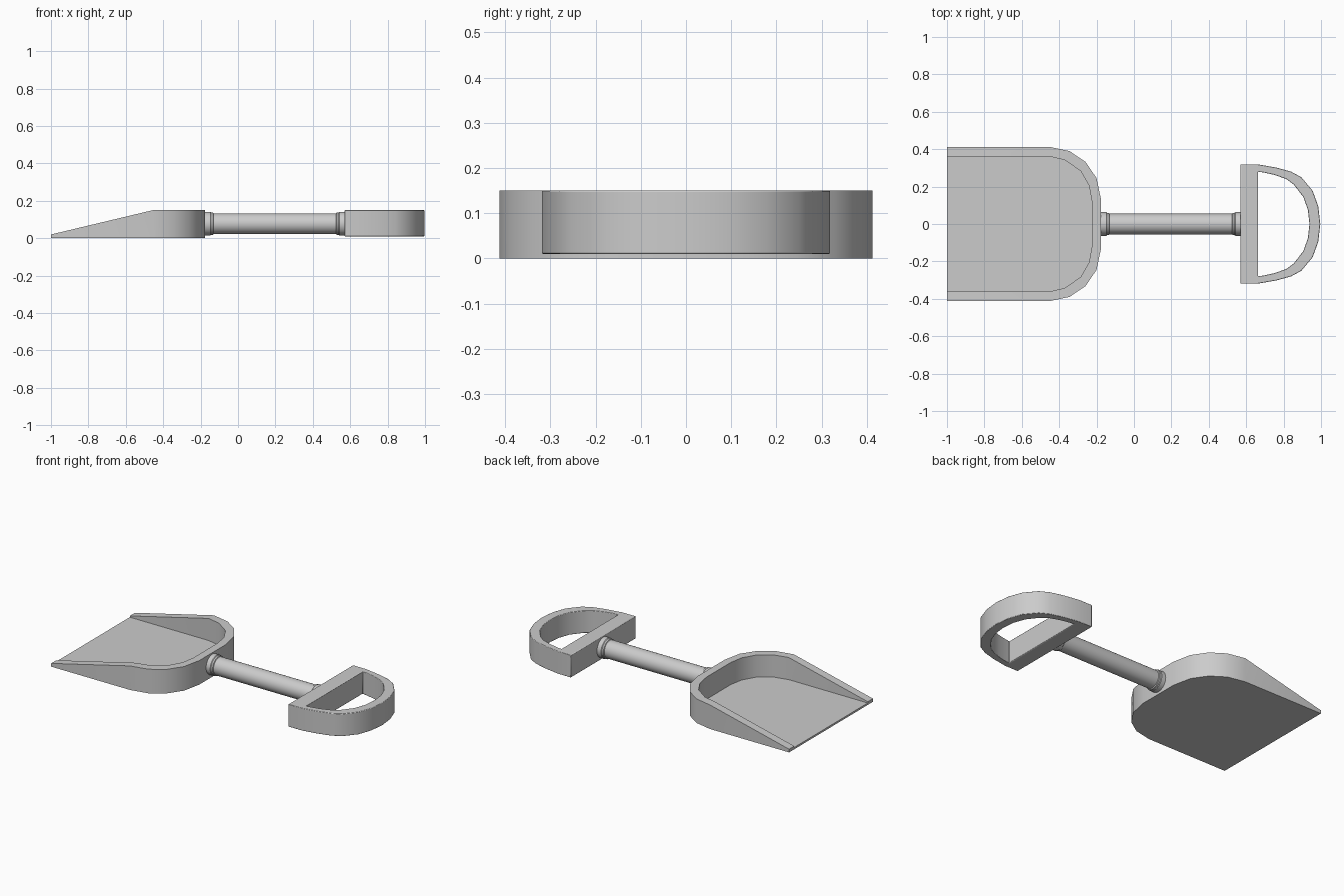
import bpy, bmesh, math

if "Cube" in bpy.data.objects:
    bpy.data.objects.remove(bpy.data.objects["Cube"])


def make_object(name, verts, faces, angle=35, bevel=0):
    mesh = bpy.data.meshes.new(name)
    mesh.from_pydata(verts, [], faces)
    bm = bmesh.new()
    bm.from_mesh(mesh)
    bmesh.ops.recalc_face_normals(bm, faces=bm.faces)
    bm.to_mesh(mesh)
    bm.free()
    ob = bpy.data.objects.new(name, mesh)
    bpy.context.collection.objects.link(ob)
    bpy.ops.object.select_all(action='DESELECT')
    bpy.context.view_layer.objects.active = ob
    ob.select_set(True)
    bpy.ops.object.shade_smooth_by_angle(angle=math.radians(angle))
    if bevel:
        mod = ob.modifiers.new("soft_edges", 'BEVEL')
        mod.width = bevel
        mod.segments = 2
        mod.limit_method = 'ANGLE'
        mod.angle_limit = math.radians(50)
    return ob


def mirrored(half):
    # half outline at +y, completed with its mirror image at -y
    return half + [(x, -y) for x, y in reversed(half) if y > 1e-6]


# Scoop: flat pan with a rounded back and walls that slope down to the lip
outer = mirrored([(-1, .413), (-.455, .413), (-.345, .39), (-.26, .333),
                  (-.2, .245), (-.176, .13)])
inner = mirrored([(-1, .362), (-.455, .362), (-.37, .342), (-.285, .283),
                  (-.24, .205), (-.225, .12)])


def rim(x):
    return .15 if x > -.46 else .02 + (x + 1) * .13 / .545


n = len(outer)
verts = [(x, y, 0) for x, y in outer]
verts += [(x, y, rim(x)) for x, y in outer]
verts += [(x, y, rim(x)) for x, y in inner]
verts += [(x, y, .012) for x, y in inner]
faces = [(r * n + i, r * n + i + 1, (r + 1) * n + i + 1, (r + 1) * n + i)
         for r in range(3) for i in range(n - 1)]
faces += [tuple(range(n)), tuple(range(3 * n, 4 * n)),
          (0, n, 2 * n, 3 * n, 4 * n - 1, 3 * n - 1, 2 * n - 1, n - 1)]
make_object("scoop", verts, faces)


# Shaft with stepped collars at both ends, lathed around the x axis
def lathe(name, profile, zc, sides=32):
    verts = [(x, r * math.cos(2 * math.pi * k / sides),
              zc + r * math.sin(2 * math.pi * k / sides))
             for x, r in profile for k in range(sides)]
    faces = [(j * sides + k, j * sides + (k + 1) % sides,
              (j + 1) * sides + (k + 1) % sides, (j + 1) * sides + k)
             for j in range(len(profile) - 1) for k in range(sides)]
    faces += [tuple(range(sides)),
              tuple(range((len(profile) - 1) * sides, len(profile) * sides))]
    return make_object(name, verts, faces)


step = [(-.182, .063), (-.148, .063), (-.144, .060), (-.134, .060), (-.131, .055)]
mid = .197
lathe("shaft", step + [(2 * mid - x, r) for x, r in reversed(step)], .078)

# Grip: D-shaped ring with a straight crossbar
g_out = mirrored([(.57, .319), (.66, .319), (.76, .302), (.84, .28), (.895, .25),
                  (.955, .178), (.985, .095), (.996, 0)])
g_in = mirrored([(.664, .28), (.664, .28), (.75, .263), (.815, .24), (.855, .21),
                 (.905, .145), (.93, .075), (.938, 0)])
# open up the doubled inner corner a little so every wall has area
g_in[1], g_in[-2] = (.69, .276), (.69, -.276)
n = len(g_out)
verts = [(x, y, z) for ring, z in ((g_out, .01), (g_out, .15), (g_in, .15), (g_in, .01))
         for x, y in ring]
faces = [(r * n + i, r * n + (i + 1) % n,
          (r + 1) % 4 * n + (i + 1) % n, (r + 1) % 4 * n + i)
         for r in range(4) for i in range(n)]
make_object("grip", verts, faces, bevel=.003)
